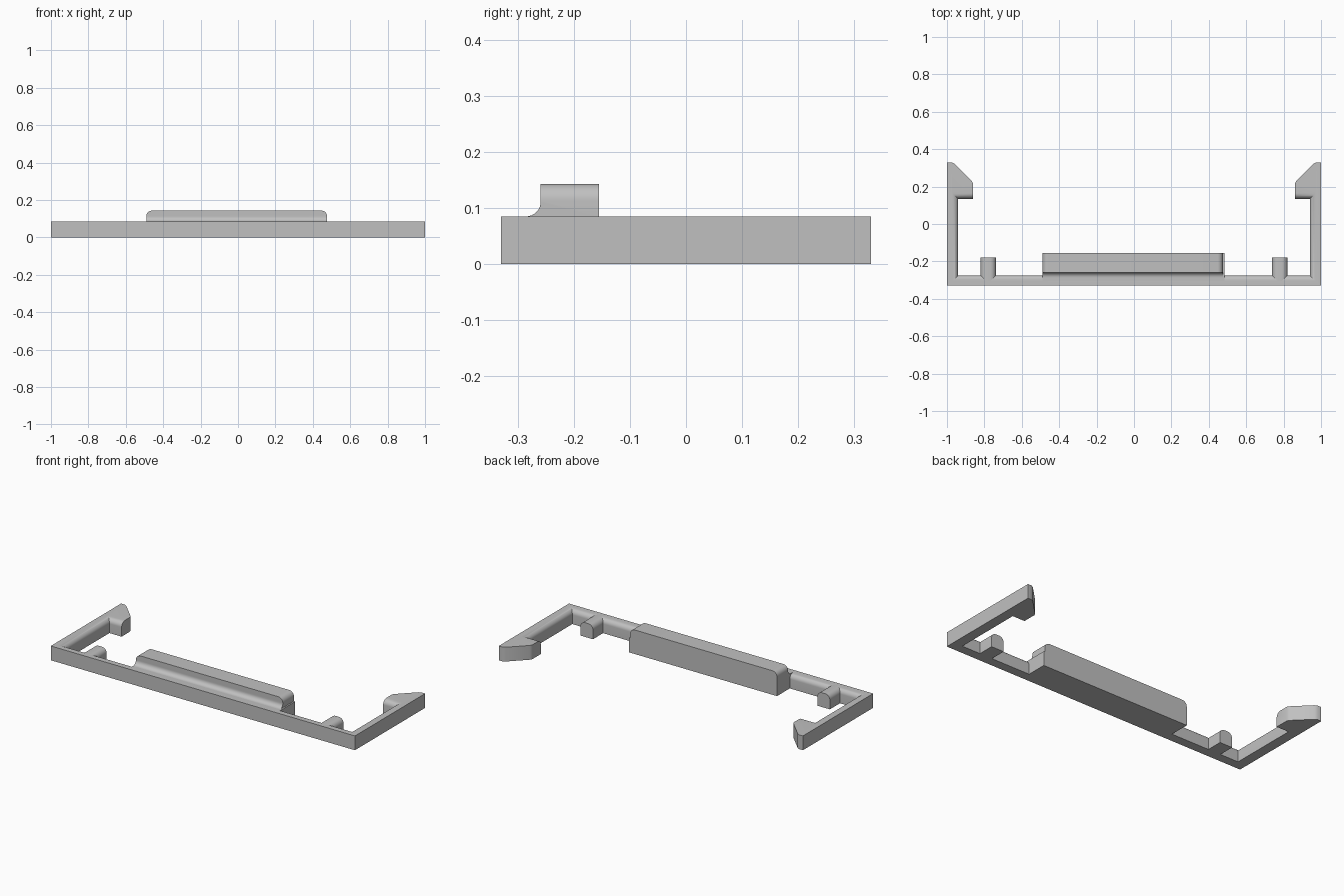
import bpy, bmesh, math
from mathutils import Vector

cube = bpy.data.objects.get("Cube")
if cube:
    bpy.data.objects.remove(cube, do_unlink=True)

GREY = (0.53, 0.53, 0.53, 1.0)
grey = bpy.data.materials.new("plain grey")
grey.use_nodes = True
grey.diffuse_color = GREY
grey.node_tree.nodes["Principled BSDF"].inputs["Base Color"].default_value = GREY

HEIGHT = 0.085
ROUND = 0.03


def extruded(name, points, step, rounded):
    """Extrude a closed outline of 3D points by step, rounding edges picked by a rule."""
    bm = bmesh.new()
    face = bm.faces.new([bm.verts.new(p) for p in points])
    result = bmesh.ops.extrude_face_region(bm, geom=[face])
    moved = [v for v in result["geom"] if isinstance(v, bmesh.types.BMVert)]
    bmesh.ops.translate(bm, verts=moved, vec=Vector(step))
    bmesh.ops.recalc_face_normals(bm, faces=bm.faces)
    edges = [e for e in bm.edges if rounded(e.verts[0].co, e.verts[1].co)]
    if edges:
        bmesh.ops.bevel(bm, geom=edges, offset=ROUND, segments=8,
                        profile=0.5, affect='EDGES', clamp_overlap=True)
    bmesh.ops.recalc_face_normals(bm, faces=bm.faces)
    mesh = bpy.data.meshes.new(name)
    bm.to_mesh(mesh)
    bm.free()
    mesh.materials.append(grey)
    obj = bpy.data.objects.new(name, mesh)
    bpy.context.collection.objects.link(obj)
    bpy.ops.object.select_all(action='DESELECT')
    obj.select_set(True)
    bpy.context.view_layer.objects.active = obj
    bpy.ops.object.shade_smooth_by_angle(angle=math.radians(35))
    return obj


def box_outline(x0, x1, y0, y1):
    return [(x0, y0, 0), (x1, y0, 0), (x1, y1, 0), (x0, y1, 0)]


# U-shaped frame with a hook on each arm; the inner top edges are rounded
half = [(1, -0.33), (1, 0.33), (0.975, 0.33), (0.96, 0.322), (0.866, 0.228),
        (0.86, 0.215), (0.86, 0.135), (0.94, 0.135), (0.94, -0.275)]
outline = half + [(-x, y) for x, y in reversed(half)]


def inner_top(a, b):
    def inside(p):
        return (p.z > HEIGHT - 0.001 and abs(p.x) < 0.945 and p.y < 0.14)
    return inside(a) and inside(b)


extruded("clip_frame", [(x, y, 0) for x, y in outline], (0, 0, HEIGHT), inner_top)


# Two short pegs with rounded upper sides
def peg_sides(a, b):
    return min(a.z, b.z) > HEIGHT - 0.001 and abs(a.x - b.x) < 0.001


for side, name in ((1, "left_peg"), (-1, "right_peg")):
    x0, x1 = sorted((side * 0.738, side * 0.82))
    extruded(name, box_outline(x0, x1, -0.31, -0.18), (0, 0, HEIGHT), peg_sides)

# Block behind the front bar that carries the lip
extruded("lip_base", box_outline(-0.49, 0.485, -0.31, -0.155),
         (0, 0, HEIGHT), lambda a, b: False)

# Raised lip with a concave foot at the front and rounded ends
TOP = 0.143
foot = []
for i in range(9):
    t = math.radians(90 * i / 8)
    foot.append((-0.285 + 0.026 * math.sin(t), 0.111 - 0.026 * math.cos(t)))
profile = foot + [(-0.259, TOP), (-0.155, TOP), (-0.155, HEIGHT)]


def lip_ends(a, b):
    return min(a.z, b.z) > TOP - 0.001 and abs(a.x - b.x) < 0.001


extruded("raised_lip", [(-0.49, y, z) for y, z in profile], (0.966, 0, 0), lip_ends)
